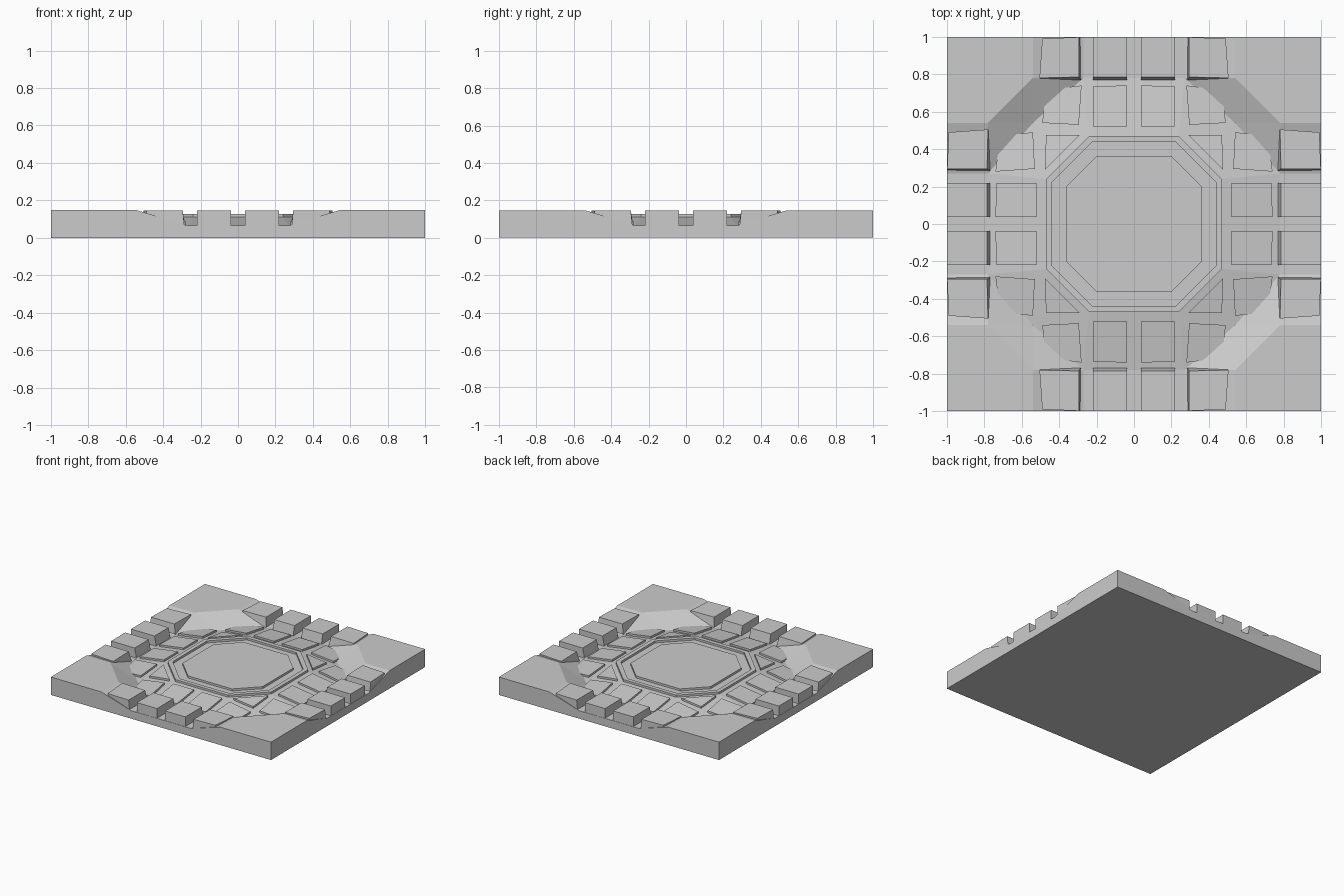
import bpy, bmesh

if "Cube" in bpy.data.objects:
    bpy.data.objects.remove(bpy.data.objects["Cube"])

HIGH, LOW, MOUND = 0.147, 0.065, 0.11

# the eight mirror images of one octant, and the four of one quadrant
FOUR = [(sx, sy, False) for sx in (1, -1) for sy in (1, -1)]
EIGHT = FOUR + [(sx, sy, True) for sx in (1, -1) for sy in (1, -1)]


def place(p, sym):
    sx, sy, swap = sym
    x, y, z = p
    if swap:
        x, y = y, x
    return (x * sx, y * sy, z)


def finish(name, bm):
    bmesh.ops.remove_doubles(bm, verts=bm.verts[:], dist=0.0005)
    bmesh.ops.recalc_face_normals(bm, faces=bm.faces[:])
    me = bpy.data.meshes.new(name)
    bm.to_mesh(me)
    bm.free()
    ob = bpy.data.objects.new(name, me)
    bpy.context.collection.objects.link(ob)
    return ob


def prism(bm, bottom, top):
    lo = [bm.verts.new(p) for p in bottom]
    hi = [bm.verts.new(p) for p in top]
    n = len(lo)
    bm.faces.new(lo)
    bm.faces.new(hi)
    for i in range(n):
        j = (i + 1) % n
        bm.faces.new((lo[i], lo[j], hi[j], hi[i]))


def mound_height(x, y):
    d = max((max(x, y) - 0.47) / 0.31, (x + y - 0.71) / 0.37, 0)
    return MOUND - (MOUND - LOW) * d


# base tile: raised corners, cross channels and a central mound
H, L, M = HIGH, LOW, MOUND
octant = [
    [(.54, 1, H), (1, 1, H), (.66, .66, H), (.54, .78, H)],
    [(.54, .78, H), (.66, .66, H), (.54, .54, L)],
    [(.54, .78, H), (.54, .54, L), (.27, .78, L)],
    [(.54, .78, H), (.27, .78, L), (.27, 1, L), (.54, 1, H)],
    [(0, .78, L), (.27, .78, L), (.27, 1, L), (0, 1, L)],
    [(0, .78, L), (.27, .78, L), (.24, .47, M), (0, .47, M)],
    [(.27, .78, L), (.54, .54, L), (.355, .355, M), (.24, .47, M)],
    [(0, 0, M), (0, .47, M), (.24, .47, M), (.355, .355, M)],
    [(0, 0, 0), (0, 1, 0), (1, 1, 0)],
    [(0, 1, 0), (1, 1, 0), (1, 1, H), (.54, 1, H), (.27, 1, L), (0, 1, L)],
]
bm = bmesh.new()
for sym in EIGHT:
    for face in octant:
        bm.faces.new([bm.verts.new(place(p, sym)) for p in face])
bmesh.ops.remove_doubles(bm, verts=bm.verts[:], dist=0.0005)
bmesh.ops.dissolve_limit(bm, angle_limit=0.005, verts=bm.verts[:], edges=bm.edges[:])
finish("base_tile", bm)

# thin paving stones following the mound slope
slope_stones = [
    [(.037, .52), (.22, .52), (.22, .735), (.037, .74)],
    [(.295, .53), (.49, .54), (.47, .715), (.28, .74)],
]
corner_stone = [(.29, .475), (.475, .29), (.47, .475)]
bm = bmesh.new()
for polys, syms in ((slope_stones, EIGHT), ([corner_stone], FOUR)):
    for poly in polys:
        for sym in syms:
            prism(bm, [place((x, y, .04), sym) for x, y in poly],
                  [place((x, y, mound_height(x, y) + .015), sym) for x, y in poly])
finish("mound_stones", bm)

# tall blocks standing in the channels
# each: top outline, then foot outline, with the inner wall leaning
blocks = [
    ([(.037, .785), (.22, .785), (.22, .998), (.037, .998)],
     [(.037, .765), (.22, .765), (.22, .998), (.037, .998)]),
    ([(.295, .785), (.505, .78), (.49, .99), (.295, .998)],
     [(.282, .765), (.505, .765), (.49, .99), (.285, .998)]),
]
bm = bmesh.new()
for top, foot in blocks:
    for sym in EIGHT:
        prism(bm, [place((x, y, .05), sym) for x, y in foot],
              [place((x, y, .145), sym) for x, y in top])
finish("channel_blocks", bm)


# octagonal plate and rim on top of the mound
def octagon(a, b, z):
    pts = [(a, -b), (a, b), (b, a), (-b, a), (-a, b), (-a, -b), (-b, -a), (b, -a)]
    return [(x, y, z) for x, y in pts]


bm = bmesh.new()
prism(bm, octagon(.363, .2, .1), octagon(.363, .2, .127))
finish("centre_plate", bm)

bm = bmesh.new()
loops = [[bm.verts.new(p) for p in octagon(a, b, z)] for a, b, z in
         ((.47, .24, .1), (.47, .24, .127), (.437, .223, .127), (.437, .223, .1))]
for k in range(4):
    r, s = loops[k], loops[(k + 1) % 4]
    for i in range(8):
        j = (i + 1) % 8
        bm.faces.new((r[i], r[j], s[j], s[i]))
finish("octagon_rim", bm)
